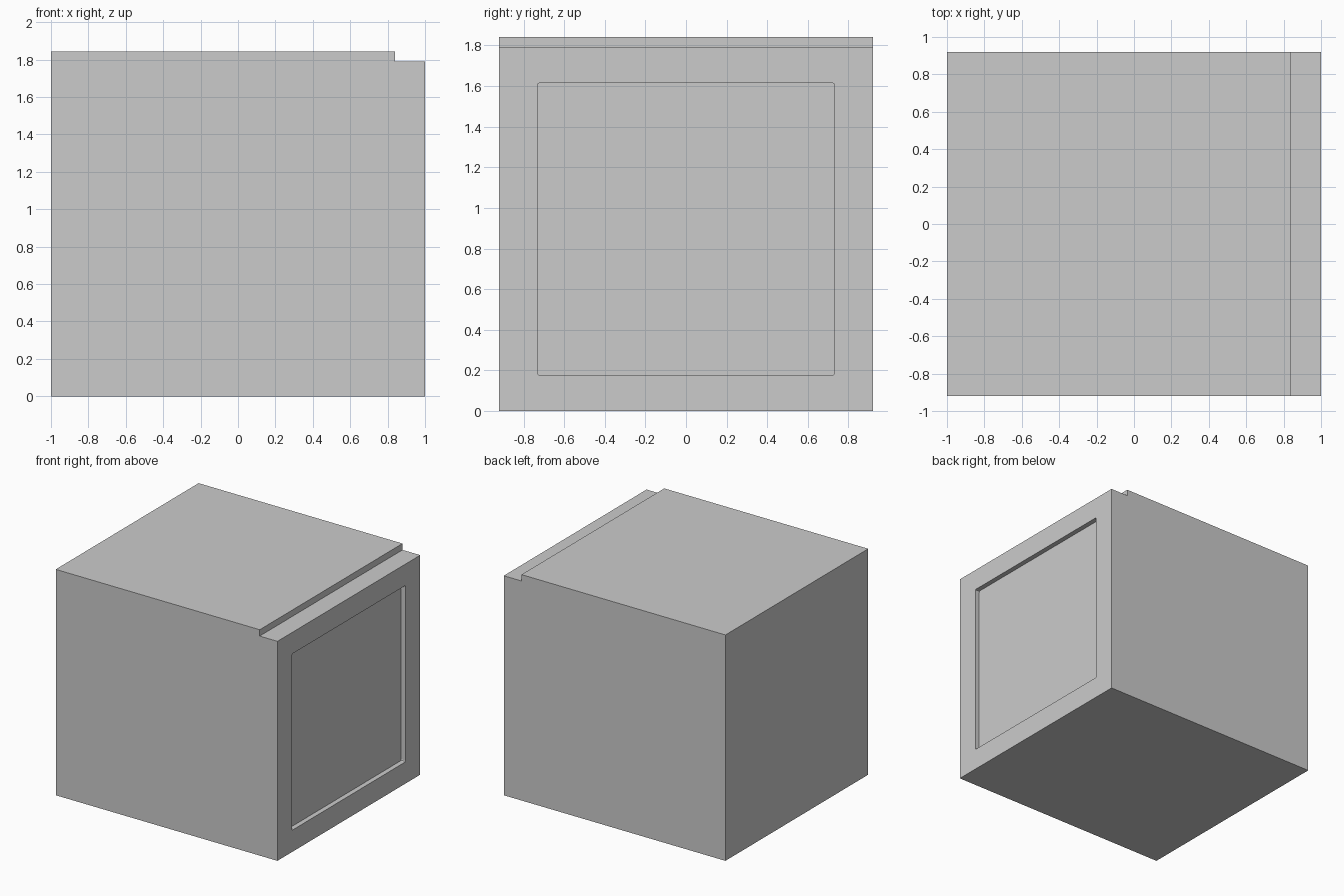
import bpy, bmesh

if "Cube" in bpy.data.objects:
    bpy.data.objects.remove(bpy.data.objects["Cube"])

HALF_Y = 0.92


def prism(name, profile, direction):
    """Extrude a closed 3D profile along a direction into a solid."""
    bm = bmesh.new()
    face = bm.faces.new([bm.verts.new(p) for p in profile])
    ext = bmesh.ops.extrude_face_region(bm, geom=[face], use_keep_orig=True)
    verts = [v for v in ext["geom"] if isinstance(v, bmesh.types.BMVert)]
    bmesh.ops.translate(bm, verts=verts, vec=direction)
    bmesh.ops.recalc_face_normals(bm, faces=bm.faces)
    mesh = bpy.data.meshes.new(name)
    bm.to_mesh(mesh)
    bm.free()
    obj = bpy.data.objects.new(name, mesh)
    bpy.context.collection.objects.link(obj)
    return obj


# Main block with a stepped lip along the upper right edge
outline = [(-1, 0), (1, 0), (1, 1.79), (0.84, 1.79), (0.84, 1.842), (-1, 1.842)]
body = prism("cabinet_body", [(x, -HALF_Y, z) for x, z in outline], (0, 2 * HALF_Y, 0))

# Shallow panel recess with slightly rounded corners on the right side
y, z0, z1, r = 0.732, 0.177, 1.615, 0.01
k = r * 0.3
corners = []
for sy, sz in ((-1, -1), (1, -1), (1, 1), (-1, 1)):
    zc = z0 if sz < 0 else z1
    arc = [(sy * y, zc - sz * r), (sy * (y - k), zc - sz * k), (sy * (y - r), zc)]
    corners += arc if sy * sz > 0 else arc[::-1]
cutter = prism("panel_cutter", [(0.96, a, b) for a, b in corners], (0.2, 0, 0))
cutter.hide_render = True
cutter.hide_viewport = False

cut = body.modifiers.new("panel_recess", 'BOOLEAN')
cut.operation = 'DIFFERENCE'
cut.solver = 'EXACT'
cut.object = cutter

# Apply the cut and remove the helper
bpy.context.view_layer.objects.active = body
body.select_set(True)
bpy.ops.object.modifier_apply(modifier=cut.name)
bpy.data.objects.remove(cutter)
